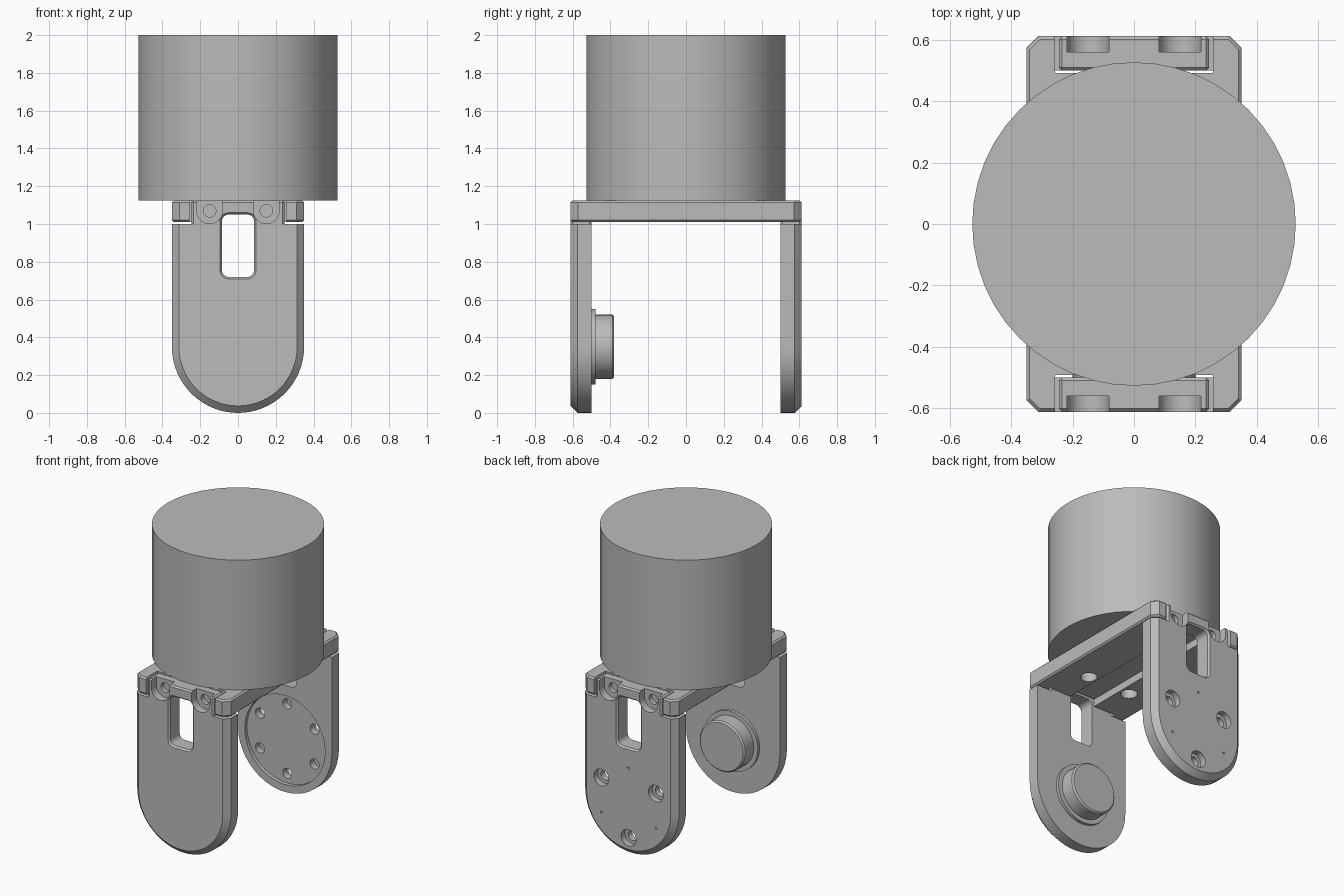
import bpy, bmesh
from math import pi, sin, cos, radians
from mathutils import Matrix

cube = bpy.data.objects.get("Cube")
if cube:
    bpy.data.objects.remove(cube)

grey = bpy.data.materials.new("plain grey")
grey.use_nodes = True
COLOUR = (0.5, 0.5, 0.5, 1)
grey.diffuse_color = COLOUR
grey.node_tree.nodes["Principled BSDF"].inputs["Base Color"].default_value = COLOUR

AXIS = 0.35      # height of the pivot, also the arm's half width
INNER, OUTER = 0.5, 0.612


def loft(name, rings):
    """Solid skinned through rings with equal point counts."""
    bm = bmesh.new()
    loops = [[bm.verts.new(p) for p in ring] for ring in rings]
    n = len(loops[0])
    for a, b in zip(loops, loops[1:]):
        for i in range(n):
            j = (i + 1) % n
            bm.faces.new((a[i], a[j], b[j], b[i]))
    bm.faces.new(loops[0])
    bm.faces.new(loops[-1])
    bmesh.ops.recalc_face_normals(bm, faces=bm.faces)
    mesh = bpy.data.meshes.new(name)
    bm.to_mesh(mesh)
    bm.free()
    mesh.materials.append(grey)
    obj = bpy.data.objects.new(name, mesh)
    bpy.context.collection.objects.link(obj)
    return obj


def circle(r, n=48):
    return [(r * cos(2 * pi * i / n), r * sin(2 * pi * i / n)) for i in range(n)]


def disc_y(name, x, z, steps, n=48):
    """Turned part along y; steps are (y, radius) pairs."""
    return loft(name, [[(x + u, y, z + v) for u, v in circle(r, n)] for y, r in steps])


def box(name, x, y, z):
    return loft(name, [[(x[0], y[0], h), (x[1], y[0], h), (x[1], y[1], h), (x[0], y[1], h)] for h in z])


def apply(obj, mod):
    bpy.context.view_layer.objects.active = obj
    bpy.ops.object.modifier_apply(modifier=mod.name)


def combine(obj, others, operation="DIFFERENCE"):
    for other in others:
        mod = obj.modifiers.new("combine", "BOOLEAN")
        mod.operation, mod.solver, mod.object = operation, "EXACT", other
        apply(obj, mod)
        bpy.data.objects.remove(other)


def chamfer(obj, width):
    mod = obj.modifiers.new("chamfer", "BEVEL")
    mod.width, mod.segments, mod.limit_method = width, 1, "ANGLE"
    mod.angle_limit = radians(50)
    apply(obj, mod)


def finish(obj):
    bpy.ops.object.select_all(action="DESELECT")
    obj.select_set(True)
    bpy.context.view_layer.objects.active = obj
    bpy.ops.object.shade_smooth_by_angle(angle=radians(28))


def arm_outline(inset, y):
    r = AXIS - inset
    arc = [(r * cos(pi + pi * i / 32), y, AXIS + r * sin(pi + pi * i / 32)) for i in range(33)]
    return arc + [(r, y, 1.0), (-r, y, 1.0)]


def slot_outline(grow, y):
    """Tall rounded window."""
    r, pts = 0.035 + grow, []
    for cx, cz, start in ((0.05, 1.015, 0), (-0.05, 1.015, 1), (-0.05, 0.755, 2), (0.05, 0.755, 3)):
        for i in range(7):
            a = (start + i / 6) * pi / 2
            pts.append((cx + r * cos(a), y, cz + r * sin(a)))
    return pts


def make_arm(name):
    # Round-ended arm with bevelled outer rim, facing -y
    arm = loft(name, [arm_outline(0, -INNER), arm_outline(0, -0.575), arm_outline(0.037, -OUTER)])
    tab = box("tab", (-0.245, 0.245), (-OUTER, -INNER), (0.98, 1.125))
    chamfer(tab, 0.01)
    combine(arm, [tab], "UNION")
    cuts = [loft("slot", [slot_outline(0.01, -0.63), slot_outline(0.01, -OUTER),
                          slot_outline(0, -0.6), slot_outline(0, -0.45)])]
    # Screw pockets open to the top
    for x in (-0.15, 0.15):
        cuts.append(disc_y("pocket", x, 1.07, [(-0.65, 0.068), (-0.56, 0.068)]))
        cuts.append(box("opening", (x - 0.0679, x + 0.0679), (-0.65, -0.56), (1.07, 1.2)))
        cuts.append(disc_y("screw_hole", x, 1.07, [(-0.57, 0.033), (-0.53, 0.033)], 24))
    combine(arm, cuts)
    return arm


# Motor-like drum on top
drum = loft("drum", [[(x, y, z) for x, y in circle(0.527)] for z in (1.125, 2.0)])
finish(drum)

# Bridge plate with cut corners, end notches and a channel underneath
W, L, C = AXIS, OUTER, 0.04
corners = [(W, L - C), (W - C, L), (C - W, L), (-W, L - C), (-W, C - L), (C - W, -L), (W - C, -L), (W, C - L)]
plate = loft("bridge_plate", [[(x, y, z) for x, y in corners] for z in (1.01, 1.125)])
chamfer(plate, 0.01)
notches = [box("notch", (-0.258, 0.258), y, (0.9, 1.2)) for y in ((-0.7, -0.492), (0.492, 0.7))]
channel = box("channel", (-0.095, 0.095), (-0.7, 0.7), (0.95, 1.06))
holes = [loft("plate_hole", [[(sx * 0.16 + x, -0.24 + y, z) for x, y in circle(0.052, 32)]
                             for z in (0.95, 1.11)]) for sx in (-1, 1)]
combine(plate, notches + [channel] + holes)
finish(plate)

# Front arm with the pivot boss on its inner side
front_arm = make_arm("front_arm")
finish(front_arm)
boss = disc_y("pivot_boss", 0, AXIS, [(-0.51, 0.2), (-0.48, 0.2), (-0.48, 0.17), (-0.39, 0.17), (-0.38, 0.16)])
finish(boss)

# Back arm with a round seat inside and a ring of fixing holes
back_arm = make_arm("back_arm")
cuts = [disc_y("seat", 0, AXIS, [(-0.525, 0.3), (-0.45, 0.3)], 64)]
for i in range(6):
    a = -pi / 2 + i * pi / 3
    x, z = 0.235 * cos(a), AXIS + 0.235 * sin(a)
    if i % 2 == 0:
        steps = [(-0.65, 0.056), (-0.57, 0.056), (-0.57, 0.034), (-0.45, 0.034)]
    else:
        steps = [(-0.65, 0.008), (-0.57, 0.008), (-0.57, 0.034), (-0.45, 0.034)]
    cuts.append(disc_y("fixing_hole", x, z, steps, 24))
combine(back_arm, cuts)
back_arm.data.transform(Matrix.Rotation(pi, 4, "Z"))
finish(back_arm)
